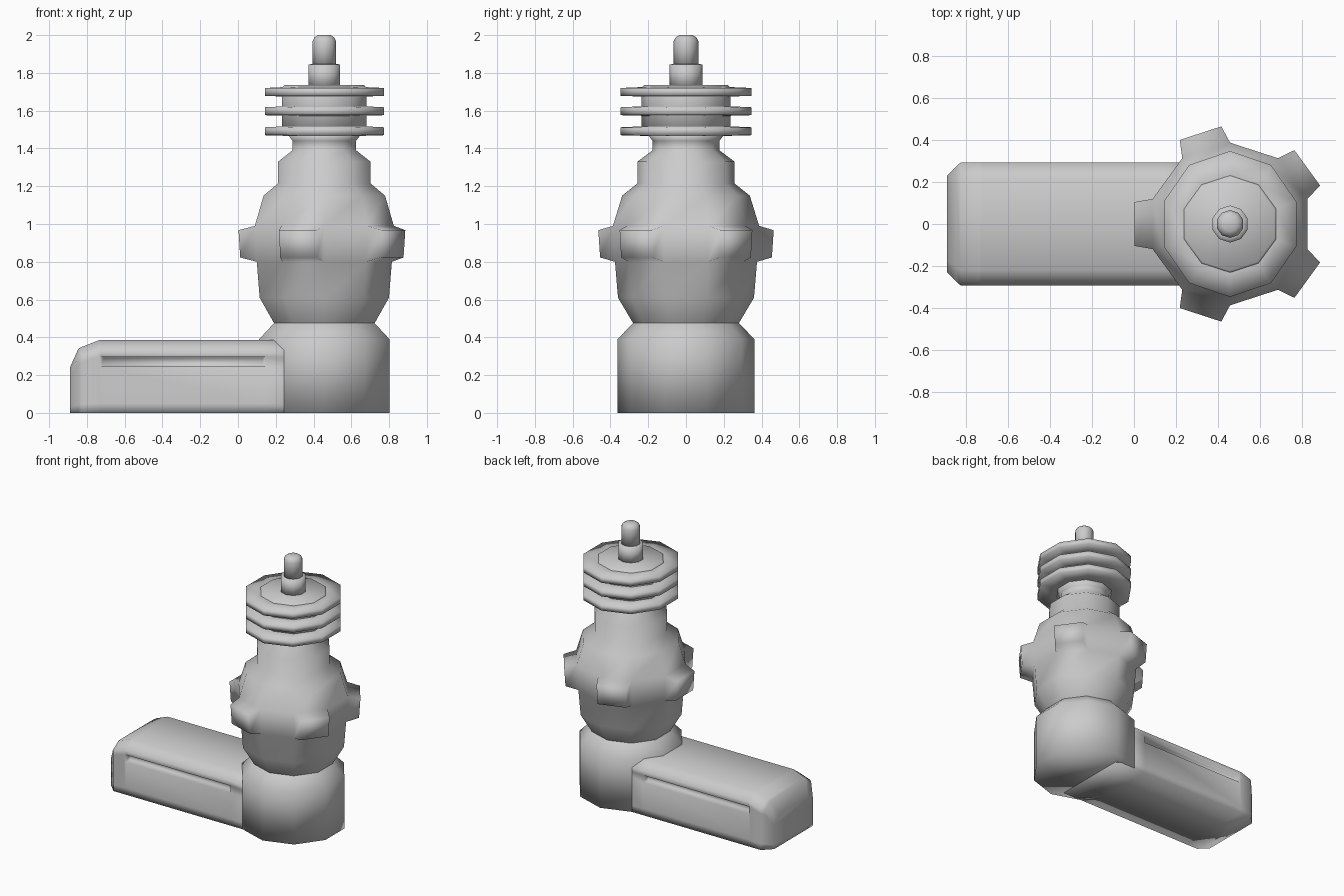
import bpy, bmesh, math
from mathutils import Vector

if "Cube" in bpy.data.objects:
    bpy.data.objects.remove(bpy.data.objects["Cube"])

CX, SIDES = 0.457, 10

grey = bpy.data.materials.new("plain grey")
grey.use_nodes = True
COLOUR = (0.6, 0.6, 0.6, 1)
grey.diffuse_color = COLOUR
grey.node_tree.nodes["Principled BSDF"].inputs["Base Color"].default_value = COLOUR


def loft(bm, loops):
    """Skin a row of closed loops and cap both ends."""
    rows = [[bm.verts.new(p) for p in loop] for loop in loops]
    for a, b in zip(rows, rows[1:]):
        for i in range(len(a)):
            j = (i + 1) % len(a)
            bm.faces.new((a[i], a[j], b[j], b[i]))
    bm.faces.new(rows[0])
    bm.faces.new(rows[-1])
    bmesh.ops.recalc_face_normals(bm, faces=bm.faces)


def push(bm, face, offset, across, up):
    """Extrude one face along offset, narrowing it across and in height."""
    new = bmesh.ops.extrude_discrete_faces(bm, faces=[face])["faces"][0]
    mid = new.calc_center_median()
    for v in new.verts:
        d = v.co - mid
        v.co = mid + Vector((d.x * across, d.y * across, d.z * up)) + offset


def finish(bm, name):
    mesh = bpy.data.meshes.new(name)
    bm.to_mesh(mesh)
    bm.free()
    mesh.materials.append(grey)
    mesh.shade_smooth()
    obj = bpy.data.objects.new(name, mesh)
    bpy.context.collection.objects.link(obj)
    return obj


def ring(r, z, squash=1):
    steps = [math.pi / 2 + math.tau * i / SIDES for i in range(SIDES)]
    return [(CX + r * squash * math.cos(a), r * math.sin(a), z) for a in steps]


def lathe(name, profile, squash=1):
    bm = bmesh.new()
    loft(bm, [ring(r, z, squash) for r, z in profile])
    return finish(bm, name)


# Round base under the body
lathe("base_column", [(0.363, 0), (0.363, 0.39), (0.28, 0.475), (0.26, 0.49)])

# Bulging body with five studs on alternate sides
bm = bmesh.new()
body = [(0.27, 0.46), (0.28, 0.475), (0.36, 0.61), (0.376, 0.8), (0.387, 0.99),
        (0.338, 1.15), (0.257, 1.215), (0.257, 1.33), (0.177, 1.39),
        (0.177, 1.44), (0.2, 1.47)]
loft(bm, [ring(r, z) for r, z in body])
studs = [f for f in bm.faces if len(f.verts) == 4 and 0.85 < f.calc_center_median().z < 0.95]
for face in studs:
    c = face.calc_center_median()
    angle = math.degrees(math.atan2(c.y, c.x - CX))
    if round((angle - 180) / 36) % 2 == 0:
        out = Vector((c.x - CX, c.y, 0)).normalized()
        push(bm, face, out * 0.087, 0.87, 0.76)
finish(bm, "body")

# Core and three cooling discs
lathe("disc_core", [(0.235, 1.47), (0.235, 1.72), (0.222, 1.735)])
for n, z in enumerate((1.467, 1.573, 1.675)):
    lathe(f"disc_{n + 1}", [(0.235, z), (0.347, z + 0.003), (0.347, z + 0.045),
                            (0.235, z + 0.05)], 0.955)

# Collar and rounded pin
lathe("collar", [(0.088, 1.72), (0.088, 1.845), (0.06, 1.847)])
lathe("pin", [(0.066, 1.83), (0.066, 1.965), (0.056, 1.987), (0.035, 2)])

# Long foot with a tapered toe and a slot along each side
def section(x, w, h):
    side = [(1, 0), (1, 0.13), (1, 0.635), (1, 0.775), (1, 0.86), (0.75, 1)]
    loop = side + [(-a, b) for a, b in reversed(side)]
    return [(x, a * w, b * h) for a, b in loop]


bm = bmesh.new()
stations = [(-0.89, 0.23, 0.24), (-0.845, 0.274, 0.34), (-0.825, 0.293, 0.35),
            (-0.735, 0.293, 0.385), (-0.725, 0.293, 0.385),
            (0.145, 0.293, 0.385), (0.4, 0.293, 0.385)]
loft(bm, [section(*s) for s in stations])
slots = [f for f in bm.faces if abs(f.normal.y) > 0.9
         and -0.4 < f.calc_center_median().x < 0 and 0.25 < f.calc_center_median().z < 0.29]
for face in slots:
    push(bm, face, face.normal * -0.04, 0.97, 0.8)
finish(bm, "foot")
